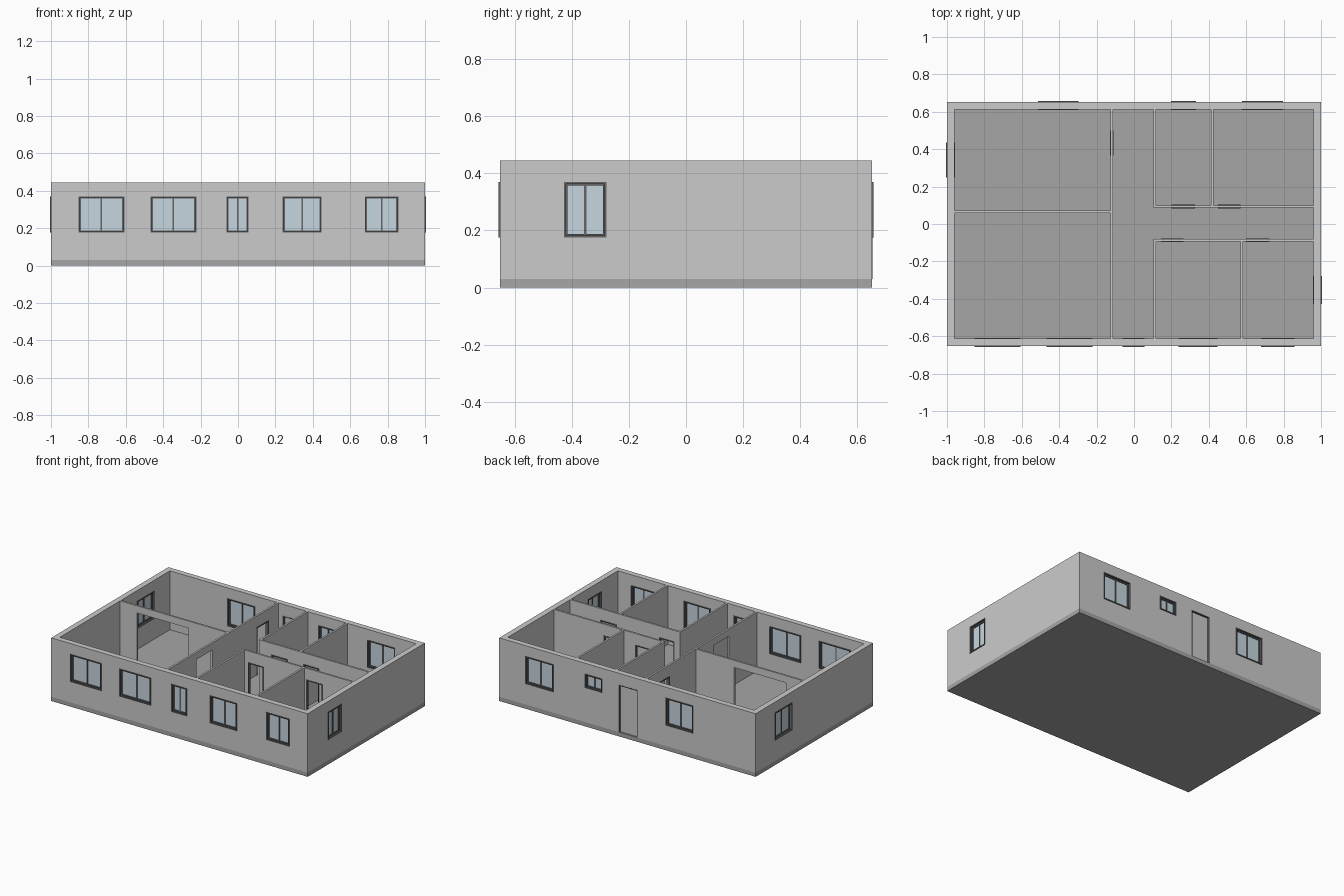
import bpy, bmesh
from mathutils import Matrix, Vector

if "Cube" in bpy.data.objects:
    bpy.data.objects.remove(bpy.data.objects["Cube"])

def mat(name, rgb):
    m = bpy.data.materials.new(name)
    m.diffuse_color = (*rgb, 1)
    m.use_nodes = True
    m.node_tree.nodes["Principled BSDF"].inputs["Base Color"].default_value = m.diffuse_color
    return m

SLAB = mat("slab_grey", (0.38, 0.38, 0.38))
FRAME = mat("frame_grey", (0.13, 0.13, 0.13))
GLASS = mat("glass_blue", (0.57, 0.67, 0.74))

def boxes(name, items, material=None):
    """One object from boxes given as (x0, x1, y0, y1, z0, z1)."""
    bm = bmesh.new()
    for x0, x1, y0, y1, z0, z1 in items:
        m = Matrix.Translation(((x0 + x1) / 2, (y0 + y1) / 2, (z0 + z1) / 2)) @ \
            Matrix.Diagonal((abs(x1 - x0), abs(y1 - y0), abs(z1 - z0), 1))
        bmesh.ops.create_cube(bm, size=1, matrix=m)
    me = bpy.data.meshes.new(name)
    bm.to_mesh(me)
    bm.free()
    ob = bpy.data.objects.new(name, me)
    bpy.context.collection.objects.link(ob)
    if material:
        me.materials.append(material)
    return ob

H, F, T = 0.445, 0.03, 0.04          # wall top, floor level, outer wall thickness
W, D = 0.96, 0.613                   # inner faces of the outer walls

# Floor slab
boxes("floor_slab", [(-1, 1, -0.652, 0.652, 0, F)], SLAB)

# Rooms, hollowed out of a solid block
rooms = [(-W, -0.126, 0.071, D), (-W, -0.126, -D, 0.058), (-0.113, 0.104, -D, D),
         (0.117, 0.413, 0.1, D), (0.426, W, 0.1, D),
         (0.117, 0.57, -D, -0.094), (0.583, W, -D, -0.094)]
corridor = (0.08, W, -0.081, 0.087)

# Windows: (side axis, wall sign, start, end, bottom, top)
windows = [("y", -1, a, b, 0.178, 0.368) for a, b in
           ((-0.85, -0.61), (-0.465, -0.225), (-0.06, 0.055), (0.24, 0.445), (0.68, 0.855))]
windows += [("y", 1, -0.51, -0.3, 0.178, 0.368), ("y", 1, 0.2, 0.33, 0.275, 0.368),
            ("y", 1, 0.58, 0.795, 0.178, 0.368),
            ("x", 1, -0.425, -0.28, 0.178, 0.368), ("x", -1, 0.25, 0.435, 0.178, 0.368)]
# Framed doors: (side axis, wall centre, start, end)
doors = [("y", 0.0935, 0.2, 0.325), ("y", 0.0935, 0.45, 0.57),
         ("y", -0.0875, 0.145, 0.265), ("y", -0.0875, 0.6, 0.725),
         ("x", -0.1195, 0.365, 0.5)]
back_door = (-0.08, 0.07)
DOOR_TOP = 0.365

def oriented(axis, a, b, d0, d1, z0, z1):
    """Box running a..b along the wall, d0..d1 through it."""
    d0, d1 = sorted((d0, d1))
    return (a, b, d0, d1, z0, z1) if axis == "y" else (d0, d1, a, b, z0, z1)

def wall_centre(axis, sign):
    return sign * ((0.652 + D) / 2 if axis == "y" else 0.98)

holes = [oriented(ax, a, b, wall_centre(ax, s) - 0.03, wall_centre(ax, s) + 0.03, z0, z1)
         for ax, s, a, b, z0, z1 in windows]
holes += [oriented(ax, a, b, c - 0.02, c + 0.02, 0.01, DOOR_TOP) for ax, c, a, b in doors]
holes += [(*back_door, 0.6, 0.67, 0.01, DOOR_TOP),
          (-0.83, -0.425, 0.04, 0.09, 0.01, 0.395),      # wide living room opening
          (-0.14, -0.1, -0.3, -0.125, 0.01, 0.395)]      # hall opening

# Walls
walls = boxes("walls", [(-1, 1, -0.652, 0.652, F, H)])
cutters = [boxes("room_cutter", [(*r, 0, 0.6) for r in rooms]),
           boxes("corridor_cutter", [(*corridor, 0, 0.6)]),
           boxes("opening_cutter", holes)]
for c in cutters:
    c.hide_render = True
    m = walls.modifiers.new(c.name, "BOOLEAN")
    m.operation, m.solver, m.object = "DIFFERENCE", "EXACT", c
deps = bpy.context.evaluated_depsgraph_get()
cut = bpy.data.meshes.new_from_object(walls.evaluated_get(deps))
walls.modifiers.clear()
walls.data = cut
for c in cutters:
    bpy.data.objects.remove(c)

def ring(axis, a, b, d0, d1, z0, z1, t, sill=True):
    """Frame bars around an opening; doors have no bottom bar."""
    bars = [(a, a + t, z0, z1), (b - t, b, z0, z1), (a + t, b - t, z1 - t, z1)]
    if sill:
        bars.append((a + t, b - t, z0, z0 + t))
    return [oriented(axis, p, q, d0, d1, r, s) for p, q, r, s in bars]

# Windows: trim on both wall faces, sash with centre bar, glass
for i, (ax, s, a, b, z0, z1) in enumerate(windows, 1):
    c = wall_centre(ax, s)
    bars = []
    for d in (-1, 1):
        bars += ring(ax, a - 0.002, b + 0.002, c + d * 0.012, c + d * 0.024,
                     z0 - 0.002, z1 + 0.002, 0.007)
    bars += ring(ax, a, b, c - 0.008, c + 0.008, z0, z1, 0.01)
    mid = (a + b) / 2
    bars.append(oriented(ax, mid - 0.004, mid + 0.004, c - 0.007, c + 0.007, z0 + 0.01, z1 - 0.01))
    boxes(f"window_frame_{i}", bars, FRAME)
    boxes(f"window_glass_{i}", [oriented(ax, a + 0.008, b - 0.008, c - 0.002, c + 0.002,
                                         z0 + 0.008, z1 - 0.008)], GLASS)

# Interior door frames
for i, (ax, c, a, b) in enumerate(doors, 1):
    boxes(f"door_frame_{i}", ring(ax, a, b, c - 0.01, c + 0.01, F, DOOR_TOP, 0.006, False), FRAME)

# Back entrance door
c = wall_centre("y", 1)
boxes("back_door_frame", ring("y", *back_door, c - 0.02, c + 0.02, F, DOOR_TOP, 0.007, False), FRAME)
boxes("back_door_panel", [(back_door[0] + 0.007, back_door[1] - 0.007, c - 0.006, c + 0.008,
                           F, DOOR_TOP - 0.007)])
